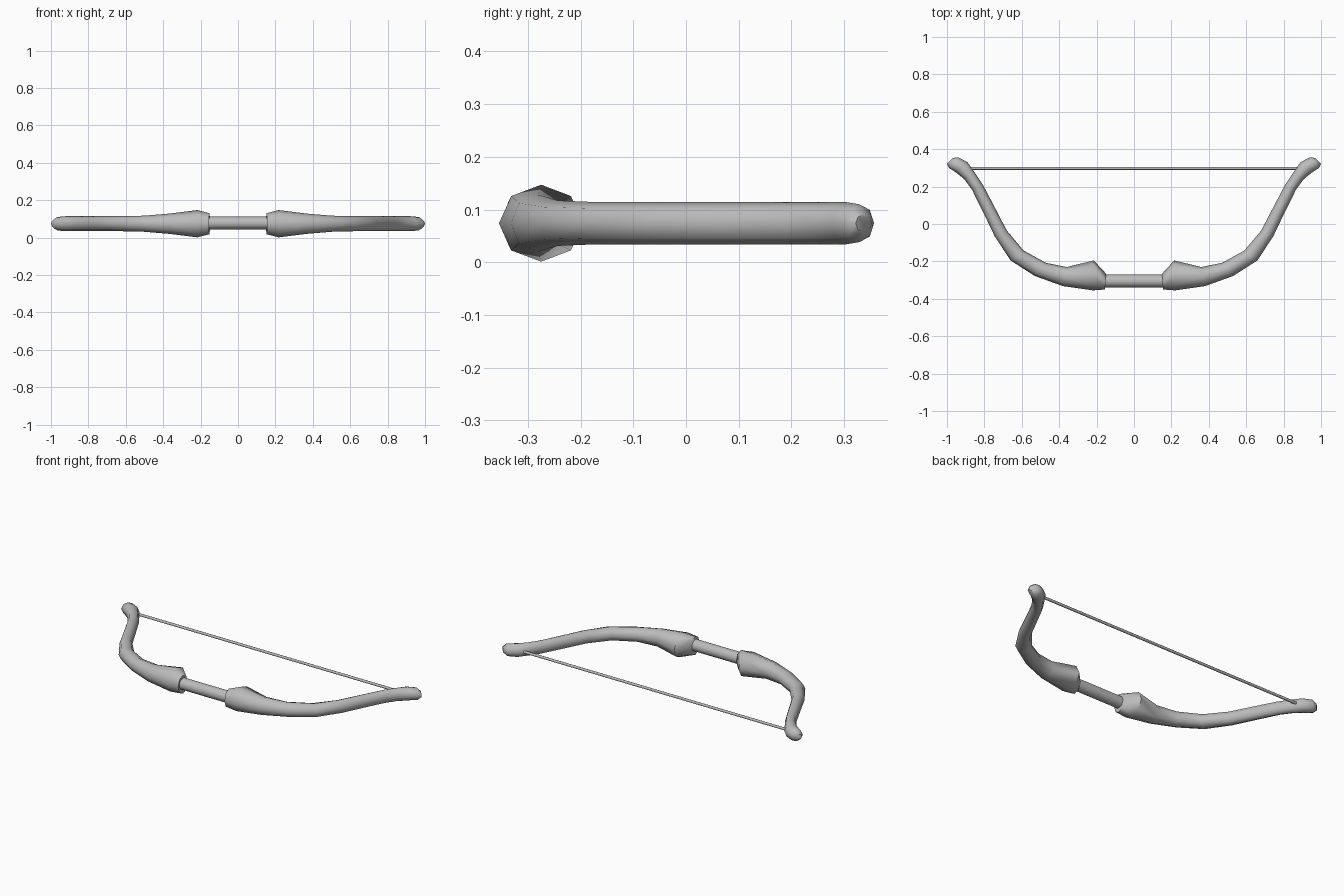
import bpy, bmesh, math
from mathutils import Vector

if "Cube" in bpy.data.objects:
    bpy.data.objects.remove(bpy.data.objects["Cube"])

grey = bpy.data.materials.new("plain grey")
grey.diffuse_color = (0.5, 0.5, 0.5, 1)
grey.use_nodes = True
grey.node_tree.nodes["Principled BSDF"].inputs["Base Color"].default_value = grey.diffuse_color
Z = 0.074


def finish(ob, angle):
    ob.data.materials.clear()
    ob.data.materials.append(grey)
    bpy.ops.object.select_all(action='DESELECT')
    ob.select_set(True)
    bpy.context.view_layer.objects.active = ob
    bpy.ops.object.shade_smooth_by_angle(angle=math.radians(angle))


# limb sections: outer edge x, y, inner edge x, y, half height
sections = [
    (.155, -.350, .150, -.265, .056),
    (.220, -.355, .215, -.195, .073),
    (.380, -.332, .360, -.230, .054),
    (.530, -.278, .470, -.208, .043),
    (.660, -.195, .590, -.142, .040),
    (.745, -.065, .680, -.035, .040),
    (.805, .060, .745, .090, .040),
    (.867, .185, .808, .210, .040),
    (.908, .240, .848, .270, .040),
    (.955, .278, .890, .330, .040),
    (.990, .300, .940, .357, .036),
    (1.00, .322, .968, .353, .017),
]


def limb(name, side):
    bm = bmesh.new()
    rings = []
    for ox, oy, ix, iy, h in sections:
        mid = Vector((side * (ox + ix) / 2, (oy + iy) / 2, Z))
        half = Vector((side * (ox - ix) / 2, (oy - iy) / 2, 0))
        ring = []
        for i in range(8):
            a = math.tau * i / 8
            ring.append(bm.verts.new(mid + half * math.cos(a) + Vector((0, 0, h * math.sin(a)))))
        rings.append(ring)
    for a, b in zip(rings, rings[1:]):
        for i in range(8):
            j = (i + 1) % 8
            bm.faces.new((a[i], a[j], b[j], b[i]))
    bm.faces.new(rings[0])
    bm.faces.new(rings[-1])
    bmesh.ops.recalc_face_normals(bm, faces=bm.faces)
    me = bpy.data.meshes.new(name)
    bm.to_mesh(me)
    bm.free()
    ob = bpy.data.objects.new(name, me)
    bpy.context.collection.objects.link(ob)
    finish(ob, 55)


def rod(name, y, z, radius, length, sides):
    bpy.ops.mesh.primitive_cylinder_add(vertices=sides, radius=radius, depth=length,
                                        location=(0, y, z), rotation=(0, math.pi / 2, 0))
    ob = bpy.context.object
    ob.name = name
    finish(ob, 50)


limb("right_limb", 1)
limb("left_limb", -1)
# handle between the limbs and the bow string
rod("grip", -.305, .078, .034, .33, 16)
rod("string", .297, Z, .008, 1.77, 8)
